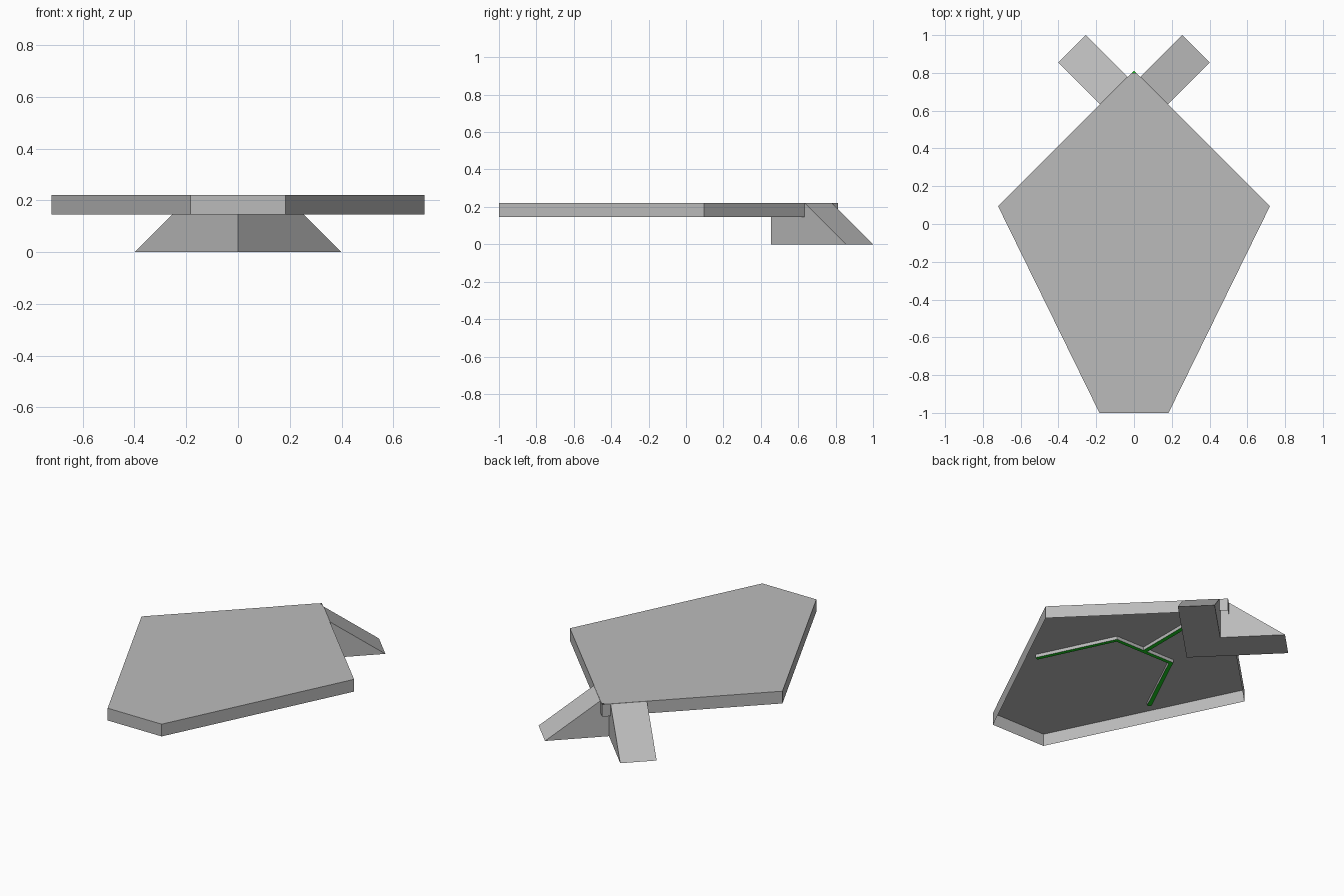
import bpy
import bmesh

if "Cube" in bpy.data.objects:
    bpy.data.objects.remove(bpy.data.objects["Cube"])

TOP, RIM, FLOOR = 0.22, 0.145, 0.2


def material(name, rgb):
    m = bpy.data.materials.new(name)
    m.use_nodes = True
    m.diffuse_color = (*rgb, 1)
    m.node_tree.nodes["Principled BSDF"].inputs["Base Color"].default_value = (*rgb, 1)
    return m


grey = material("hull_grey", (0.5, 0.5, 0.5))
green = material("glow_green", (0.01, 0.62, 0.015))


def finish(name, bm, mat):
    mesh = bpy.data.meshes.new(name)
    bm.to_mesh(mesh)
    bm.free()
    mesh.materials.append(mat)
    obj = bpy.data.objects.new(name, mesh)
    bpy.context.collection.objects.link(obj)
    return obj


def ring(bm, points, z):
    return [bm.verts.new((x, y, z)) for x, y in points]


def mirrored(points):
    return [(-x, y) for x, y in reversed(points)]


def wall(bm, upper, lower):
    for i in range(len(upper) - 1):
        bm.faces.new((upper[i], lower[i], lower[i + 1], upper[i + 1]))


# Half outlines: hull runs from tail to nose, groove from tail to leg and back
tail = (0, 0.812)
hull_half = [(0.013, 0.799), (0.72, 0.095), (0.183, -1)]
groove_half = [(0.013, 0.799), (0.013, 0.097), (0.203, 0.097),
               (0.419, -0.35), (0.397, -0.361), (0.189, 0.074)]
hull_line = hull_half + mirrored(hull_half)
groove_line = groove_half + mirrored(groove_half)

# Hull shell: slotted top sheet and skirt, open underneath
bm = bmesh.new()
outer = ring(bm, hull_line, TOP)
inner = ring(bm, groove_line[1:-1], TOP)
bm.faces.new(list(reversed(outer)) + inner)
tip = bm.verts.new((*tail, TOP))
loop = [tip] + outer + [tip]
lower = ring(bm, [tail] + hull_line, RIM)
wall(bm, loop, lower + lower[:1])
# Groove sides
groove_top = [tip, outer[0]] + inner + [outer[-1], tip]
groove_low = ring(bm, [tail] + groove_line, FLOOR)
wall(bm, groove_top[1:-1], groove_low[1:])
bmesh.ops.triangulate(bm, faces=[f for f in bm.faces if len(f.verts) > 4])
for f in bm.faces:
    f.normal_update()
    if f.normal.z < -0.5:
        f.normal_flip()
finish("hull", bm, grey)

# Coloured groove floor
bm = bmesh.new()
bm.faces.new(ring(bm, [tail] + groove_line, FLOOR))
bmesh.ops.triangulate(bm, faces=bm.faces[:])
for f in bm.faces:
    f.normal_update()
    if f.normal.z < 0:
        f.normal_flip()
finish("groove_floor", bm, green)

# Wedge-shaped rear legs, sloping out from the tail edges
for side, label in ((1, "left"), (-1, "right")):
    bm = bmesh.new()
    foot = [(0.4, 0.855), (0.255, 1), (0, 0.745), (0, 0.455)]
    low = ring(bm, [(side * x, y) for x, y in foot], 0)
    high = ring(bm, [(side * (x - TOP), y - TOP) for x, y in foot[:2]], TOP)
    high += ring(bm, [(side * x, y) for x, y in foot[2:]], 0.18)
    bm.faces.new(low)
    bm.faces.new(high)
    wall(bm, high + high[:1], low + low[:1])
    bmesh.ops.recalc_face_normals(bm, faces=bm.faces[:])
    finish(label + "_rear_leg", bm, grey)
